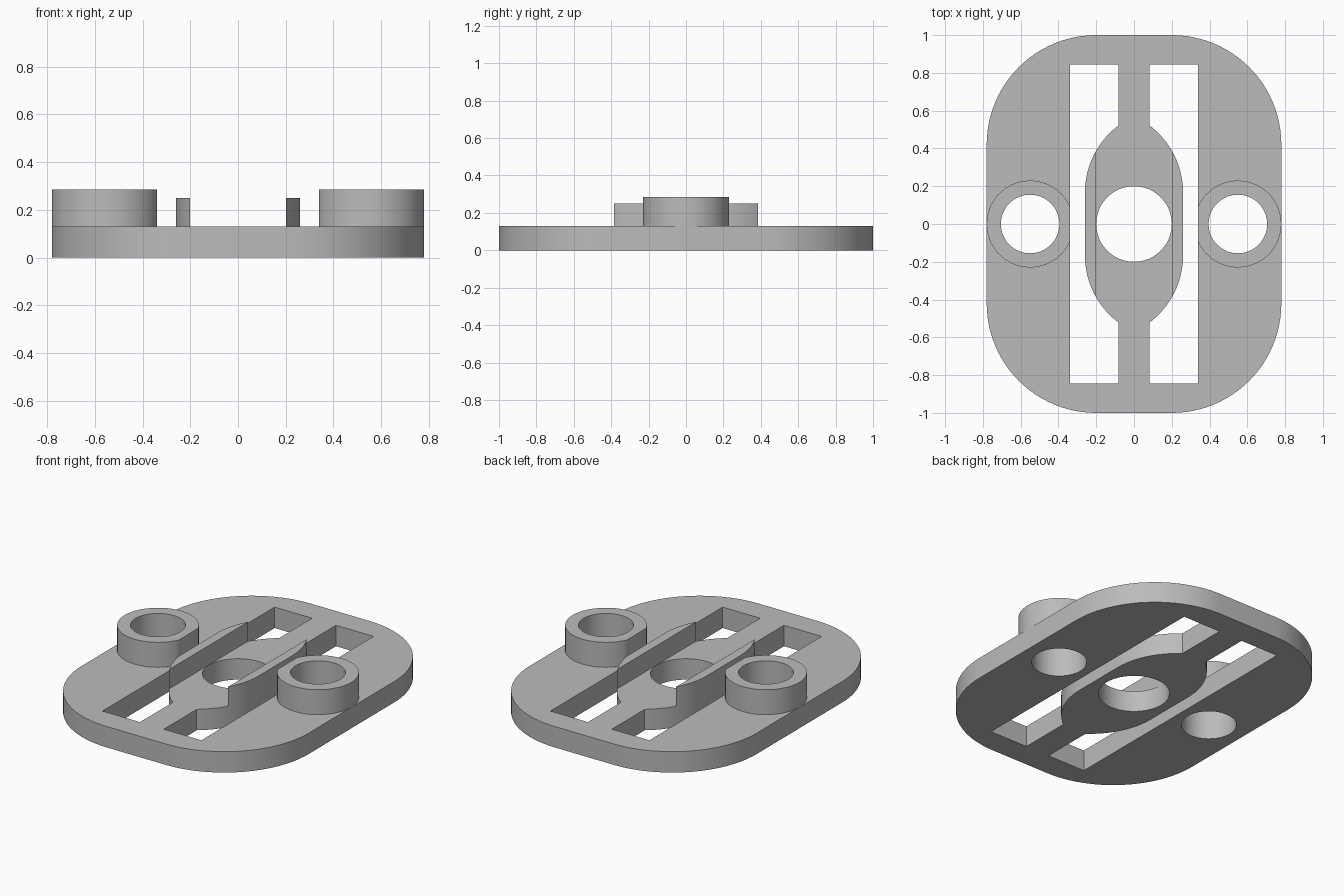
import bpy, bmesh
from math import sin, cos, pi, radians, asin, acos

if "Cube" in bpy.data.objects:
    bpy.data.objects.remove(bpy.data.objects["Cube"])

grey = bpy.data.materials.new("light_grey")
grey.diffuse_color = (0.5, 0.5, 0.5, 1)
grey.use_nodes = True
grey.node_tree.nodes["Principled BSDF"].inputs["Base Color"].default_value = grey.diffuse_color

PLATE_TOP, RIB_TOP, BOSS_TOP = 0.13, 0.25, 0.285
SLOT_IN, SLOT_OUT, SLOT_END = 0.082, 0.34, 0.845


def arc(cx, cy, r, a0, a1, n):
    return [(cx + r * cos(a0 + (a1 - a0) * i / n),
             cy + r * sin(a0 + (a1 - a0) * i / n)) for i in range(n + 1)]


def circle(cx, cy, r, n=64):
    return arc(cx, cy, r, 0, 2 * pi, n)[:-1]


def mirror_x(loop):
    return [(-x, y) for x, y in reversed(loop)]


def extrude(name, loops, z0, z1, open_bottom=False):
    """Fill the loops (first is the outline, the rest are holes) and extrude."""
    curve = bpy.data.curves.new(name + "_profile", 'CURVE')
    curve.dimensions = '2D'
    curve.fill_mode = 'BOTH'
    curve.extrude = (z1 - z0) / 2
    for loop in loops:
        s = curve.splines.new('POLY')
        s.points.add(len(loop) - 1)
        for p, (x, y) in zip(s.points, loop):
            p.co = (x, y, 0, 1)
        s.use_cyclic_u = True
    tmp = bpy.data.objects.new(name + "_profile", curve)
    bpy.context.collection.objects.link(tmp)
    bpy.context.view_layer.update()
    mesh = bpy.data.meshes.new_from_object(
        tmp.evaluated_get(bpy.context.evaluated_depsgraph_get()))
    bpy.data.objects.remove(tmp)

    bm = bmesh.new()
    bm.from_mesh(mesh)
    bmesh.ops.translate(bm, verts=bm.verts, vec=(0, 0, (z0 + z1) / 2))
    bmesh.ops.remove_doubles(bm, verts=bm.verts, dist=1e-5)
    bmesh.ops.recalc_face_normals(bm, faces=bm.faces)
    if open_bottom:   # the underside rests on the plate
        under = [f for f in bm.faces if f.normal.z < -0.9]
        bmesh.ops.delete(bm, geom=under, context='FACES')
    bm.to_mesh(mesh)
    bm.free()
    mesh.name = name
    mesh.materials.clear()
    mesh.materials.append(grey)
    obj = bpy.data.objects.new(name, mesh)
    bpy.context.collection.objects.link(obj)
    bpy.ops.object.select_all(action='DESELECT')
    obj.select_set(True)
    bpy.context.view_layer.objects.active = obj
    bpy.ops.object.shade_smooth_by_angle(angle=radians(30))
    return obj


# Bulged side of the centre island, as an arc function limited at a given x
R, YC, X_MAX = 0.447, 0.165, 0.26


def bulge(x_end, n=16):
    a = acos((x_end - X_MAX + R) / R)
    upper = arc(X_MAX - R, YC, R, 0, a, n)
    return [(x, -y) for x, y in reversed(upper)] + upper


# Plate outline with rounded corners
outline = []
for k, (sx, sy) in enumerate([(1, 1), (-1, 1), (-1, -1), (1, -1)]):
    outline += arc(sx * 0.2, sy * 0.42, 0.58, k * pi / 2, (k + 1) * pi / 2, 24)
for i, (x, y) in enumerate(outline):   # fit the overall size
    outline[i] = (x, y)

# Base plate: two slots around the island, and three bores
slot = ([(SLOT_IN, -SLOT_END)] + bulge(SLOT_IN)
        + [(SLOT_IN, SLOT_END), (SLOT_OUT, SLOT_END), (SLOT_OUT, -SLOT_END)])
bore = circle(0.55, 0, 0.155)
extrude("base_plate", [outline, slot, mirror_x(slot), bore, mirror_x(bore),
                       circle(0, 0, 0.2)], 0, PLATE_TOP)

# Raised ribs on the island
rib = bulge(0.202)
extrude("rib_right", [rib], PLATE_TOP, RIB_TOP, True)
extrude("rib_left", [mirror_x(rib)], PLATE_TOP, RIB_TOP, True)

# Bosses, cut flat along the slot edge
cut = acos((SLOT_OUT - 0.55) / 0.23)
boss = arc(0.55, 0, 0.23, -cut, cut, 64)
extrude("boss_right", [boss, bore], PLATE_TOP, BOSS_TOP, True)
extrude("boss_left", [mirror_x(boss), mirror_x(bore)], PLATE_TOP, BOSS_TOP, True)
